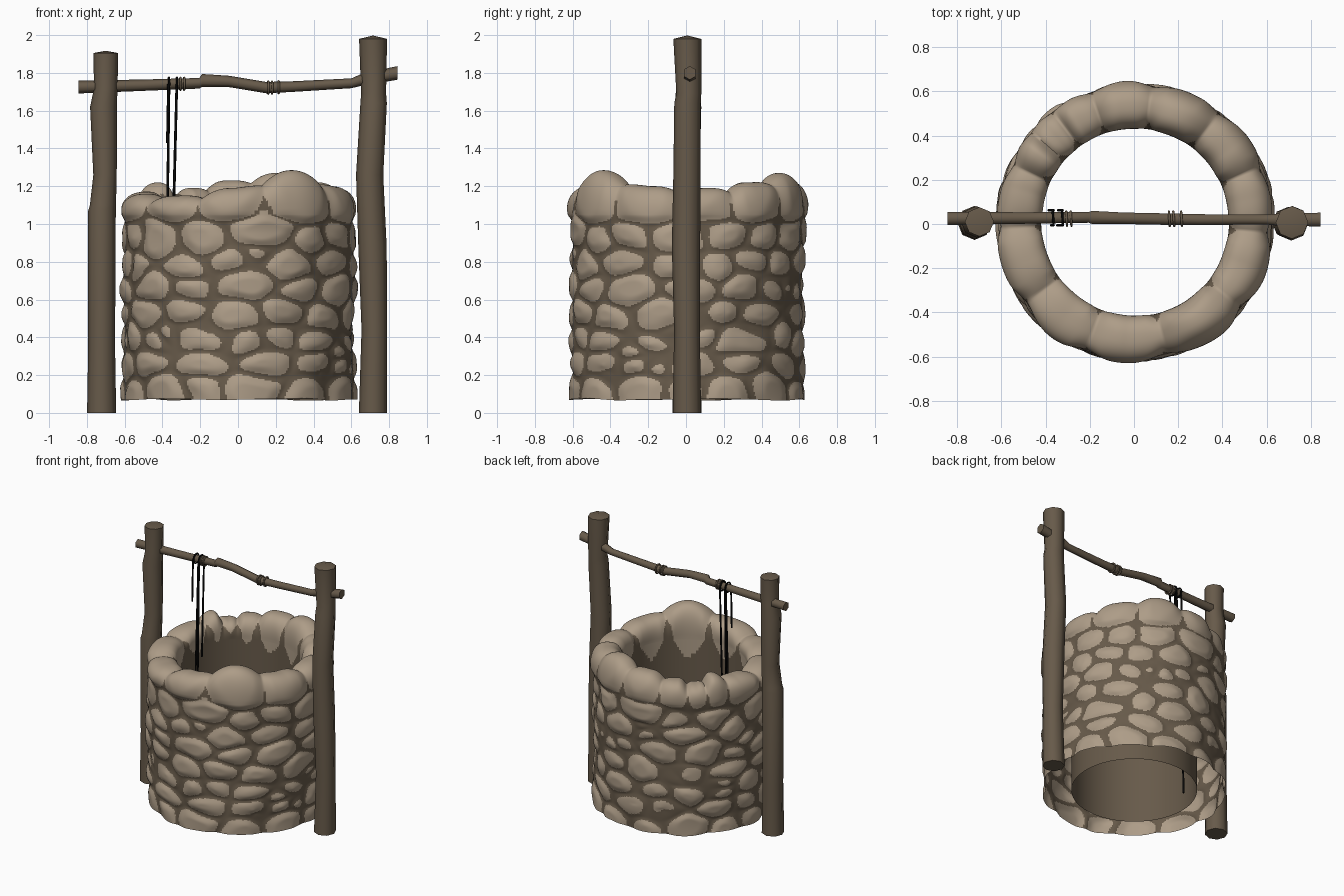
import bpy, bmesh, math, random
from mathutils import Vector, kdtree, noise

if "Cube" in bpy.data.objects:
    bpy.data.objects.remove(bpy.data.objects["Cube"])

random.seed(7)


def material(name, rgb):
    m = bpy.data.materials.new(name)
    m.diffuse_color = (*rgb, 1)
    m.use_nodes = True
    m.node_tree.nodes["Principled BSDF"].inputs["Base Color"].default_value = m.diffuse_color
    return m


STONE = material("pale stone", (0.42, 0.335, 0.245))
MORTAR = material("dark mortar", (0.135, 0.102, 0.068))
WOOD = material("brown wood", (0.135, 0.102, 0.068))
ROPE = material("black rope", (0.002, 0.002, 0.002))


def finish(name, verts, faces, mats, angle):
    me = bpy.data.meshes.new(name)
    me.from_pydata(verts, [], faces)
    for m in mats:
        me.materials.append(m)
    bm = bmesh.new()
    bm.from_mesh(me)
    bmesh.ops.recalc_face_normals(bm, faces=bm.faces)
    bm.to_mesh(me)
    bm.free()
    me.shade_smooth()
    me.set_sharp_from_angle(angle=math.radians(angle))
    ob = bpy.data.objects.new(name, me)
    bpy.context.collection.objects.link(ob)
    return ob


def loft(name, path, sides, mat, axis="z", tip=0.0, turn=0.0):
    """Tube through (x, y, z, radius) rings, rings square to the given axis."""
    verts, faces = [], []
    for x, y, z, r in path:
        for i in range(sides):
            a = 2 * math.pi * i / sides + turn
            c, s = r * math.cos(a), r * math.sin(a)
            verts.append((x + c, y + s, z) if axis == "z" else (x, y + c, z + s))
    for k in range(len(path) - 1):
        for i in range(sides):
            j = (i + 1) % sides
            faces.append((k * sides + i, k * sides + j, (k + 1) * sides + j, (k + 1) * sides + i))
    faces.append(tuple(range(sides)))
    last = (len(path) - 1) * sides
    x, y, z, r = path[-1]
    verts.append((x, y, z + tip))
    for i in range(sides):
        faces.append((last + i, last + (i + 1) % sides, len(verts) - 1))
    return finish(name, verts, faces, [mat], 65)


# --- stone layout: rim stones as (degrees, top height), wall stones in rough rows
RIM = [(-20, 1.20), (11, 1.19), (37, 1.22), (68, 1.27), (98, 1.23), (120, 1.19), (133, 1.16),
       (145, 1.22), (165, 1.17), (200, 1.16), (233, 1.15), (265, 1.19), (302, 1.285)]
SQ = 1.6          # squash, makes stones wider than tall
seeds = [(math.radians(d), 1.12, 0.02) for d, h in RIM]
for row in range(7):
    n = random.choice((13, 14, 15))
    off = random.random()
    for i in range(n):
        th = 2 * math.pi * (i + off + random.uniform(-0.25, 0.25)) / n
        seeds.append((th, 0.12 + 0.133 * row + random.uniform(-0.03, 0.03), random.uniform(-0.03, 0.035)))
for i in range(18):   # small filler stones
    seeds.append((random.uniform(0, 6.28), random.uniform(0.15, 0.9), -0.035))
tree = kdtree.KDTree(len(seeds))
for i, (th, z, w) in enumerate(seeds):
    tree.insert((0.6 * math.cos(th), 0.6 * math.sin(th), z * SQ), i)
tree.balance()


def stone_field(th, z):
    """Roughly zero on stone borders, growing towards stone middles."""
    p = Vector((0.6 * math.cos(th), 0.6 * math.sin(th), z * SQ))
    p = p + 0.04 * noise.noise_vector(p * 5)
    d = sorted(dist - seeds[i][2] for co, i, dist in tree.find_n(p, 7))
    k = 32
    rest = -math.log(sum(math.exp(-k * (v - d[1])) for v in d[1:])) / k + d[1]
    return rest - d[0]


def smooth(t):
    t = max(0, min(1, t))
    return t * t * (3 - 2 * t)


def rim_height(th):
    """Blend between neighbouring rim stones, with a dip at every seam."""
    deg = (math.degrees(th) + 20) % 360 - 20
    pts = RIM + [(RIM[0][0] + 360, RIM[0][1])]
    for (d0, h0), (d1, h1) in zip(pts, pts[1:]):
        if d0 <= deg <= d1:
            t = (deg - d0) / (d1 - d0)
            return h0 + (h1 - h0) * smooth(t) - 0.035 * (1 - abs(2 * t - 1)) ** 2.5
    return RIM[0][1]


# --- well wall: outer shell, rounded rim, inner shell, open underneath
COLS, OUT, ARCH, INN = 420, 145, 30, 24
BASE, TURN = 0.07, 1.05
verts, paint, faces = [], [], []
for c in range(COLS):
    th = 2 * math.pi * c / COLS
    top = rim_height(th)
    cx, cy = math.cos(th), math.sin(th)
    f_top = stone_field(th, 1.12)
    wob = noise.noise(Vector((cx * 4, cy * 4, 9)))

    def lump(f, z):
        q = Vector((cx, cy, z * 1.5))
        rim = 0.015 * abs(cy) * smooth((z - 0.95) / 0.12)
        return 0.02 * smooth(f / 0.17 + 0.1) + 0.018 * noise.noise(q * 2.4) + rim

    for k in range(OUT + ARCH + INN + 1):
        if k <= OUT:                         # outside
            z = BASE + (TURN - BASE) * k / OUT
            f = stone_field(th, z)
            r = 0.606 + lump(f, z)
            if k == 0:
                z += 0.015 * noise.noise(Vector((cx * 2, cy * 2, 3)))
            p = f - 0.036 + 0.022 * max(0, (z - 0.95) / 0.1)
        elif k < OUT + ARCH:                 # over the rim
            a = math.pi * (k - OUT) / ARCH
            f = stone_field(th, TURN + 0.07 * min(1, a))
            outer = 0.606 + lump(f, TURN + 0.07 * math.sin(a))
            inner = 0.425 - 0.02 * smooth(f_top / 0.15) * math.sin(a) + 0.012 * wob * math.sin(a)
            mid, half = (outer + inner) / 2, (outer - inner) / 2
            ca = math.cos(a)
            r = mid + half * math.copysign(abs(ca) ** 0.85, ca)
            z = TURN + (top - TURN) * math.sin(a) ** 0.85
            p = f - 0.014 + 0.016 * smooth(a) - 0.09 * smooth((a - 2.0) / 1.1)
            p += 0.06 * wob * smooth((a - 1.8) / 1.1)
        else:                                # inside
            t = (k - OUT - ARCH) / INN
            z = TURN + (BASE - TURN) * t ** 1.8
            r = 0.425
            p = f_top - 0.09 - (TURN - z) * 1.6 + 0.06 * wob
        verts.append((0.005 + r * cx, 0.008 + r * cy, z))
        paint.append(p)
ROWS = OUT + ARCH + INN + 1
for c in range(COLS):
    n = (c + 1) % COLS
    for k in range(ROWS - 1):
        faces.append((c * ROWS + k, n * ROWS + k, n * ROWS + k + 1, c * ROWS + k + 1))
wall = finish("well_wall", verts, faces, [MORTAR, STONE], 80)
for poly in wall.data.polygons:
    poly.material_index = 1 if sum(paint[v] for v in poly.vertices) > 0 else 0

# --- bent posts
loft("left_post", [(-0.722, 0.005, 0, 0.077), (-0.722, 0.005, 0.36, 0.071), (-0.72, 0.005, 1.07, 0.073),
                   (-0.715, 0.005, 1.1, 0.069), (-0.704, 0.01, 1.26, 0.062), (-0.712, 0.01, 1.62, 0.071),
                   (-0.70, 0.01, 1.72, 0.062), (-0.70, 0.01, 1.905, 0.066)], 8, WOOD, tip=0.012)
loft("right_post", [(0.715, 0.005, 0, 0.075), (0.722, 0.005, 0.44, 0.068), (0.712, 0.0, 0.88, 0.075),
                    (0.697, 0.005, 1.26, 0.072), (0.718, 0.008, 1.64, 0.07), (0.718, 0.015, 1.69, 0.066),
                    (0.715, 0.007, 1.98, 0.074)], 8, WOOD, tip=0.018)

# --- crooked crossbeam
loft("crossbeam", [(-0.845, 0.025, 1.725, 0.034), (-0.5, 0.027, 1.735, 0.03), (-0.205, 0.03, 1.745, 0.028),
                   (-0.19, 0.03, 1.76, 0.034), (-0.05, 0.026, 1.755, 0.03), (0.15, 0.022, 1.722, 0.03),
                   (0.3, 0.02, 1.728, 0.028), (0.6, 0.02, 1.745, 0.026), (0.66, 0.02, 1.765, 0.032),
                   (0.845, 0.02, 1.80, 0.036)], 6, WOOD, axis="x", turn=math.pi / 6)


def ring(name, x, y, z, radius, thick, mat):
    bpy.ops.mesh.primitive_torus_add(location=(x, y, z), rotation=(0, math.pi / 2, 0.06),
                                     major_radius=radius, minor_radius=thick,
                                     major_segments=16, minor_segments=6)
    ob = bpy.context.object
    ob.name = name
    ob.data.materials.append(mat)
    ob.data.shade_smooth()


# --- binding rings and rope loops on the beam
for x, z in ((-0.305, 1.742), (-0.285, 1.742), (0.16, 1.722), (0.18, 1.722), (0.215, 1.724)):
    ring("beam_binding", x, 0.024, z, 0.032, 0.006, WOOD)
for x in (-0.366, -0.324):
    ring("rope_loop", x, 0.028, 1.741, 0.034, 0.006, ROPE)

# --- hanging ropes
for x, y, z, lean in ((-0.365, 0.062, 0.17, -0.02), (-0.324, -0.006, 0.9, -0.022),
                      (-0.368, -0.006, 1.43, -0.006), (-0.324, 0.062, 1.0, -0.018)):
    loft("hanging_rope", [(x + lean, y, z, 0.007), (x, y, 1.74, 0.007)], 6, ROPE)
